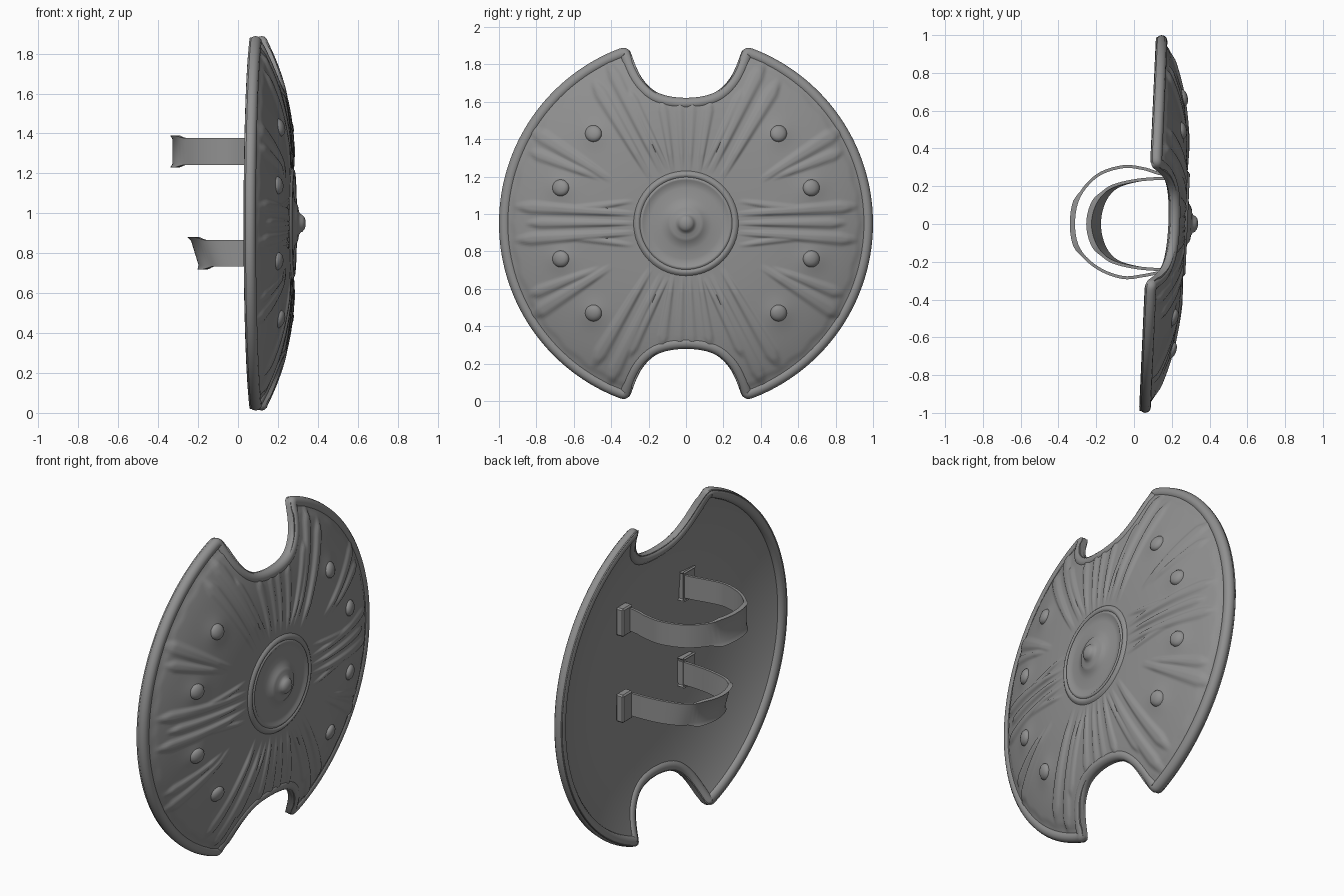
import bpy, bmesh, math
from mathutils import Vector

if "Cube" in bpy.data.objects:
    bpy.data.objects.remove(bpy.data.objects["Cube"])

CZ = 0.95          # shield centre height
TILT = 0.045       # slight lean of the whole face along y

metal = bpy.data.materials.new("dark_metal")
metal.diffuse_color = (0.28, 0.28, 0.28, 1)
metal.use_nodes = True
metal.node_tree.nodes["Principled BSDF"].inputs["Base Color"].default_value = metal.diffuse_color


def dome(y, z):
    r = math.hypot(y, z)
    return 0.268 - 0.165 * r ** 3.28 + TILT * y


def finish(name, bm, angle=35):
    bmesh.ops.recalc_face_normals(bm, faces=bm.faces[:])
    me = bpy.data.meshes.new(name)
    bm.to_mesh(me)
    bm.free()
    me.materials.append(metal)
    ob = bpy.data.objects.new(name, me)
    bpy.context.collection.objects.link(ob)
    bpy.ops.object.select_all(action='DESELECT')
    bpy.context.view_layer.objects.active = ob
    ob.select_set(True)
    bpy.ops.object.shade_smooth_by_angle(angle=math.radians(angle))
    return ob


def spline(pts, n):
    """Catmull-Rom through pts, n steps per span."""
    P = [Vector(p) for p in pts]
    P = [2 * P[0] - P[1]] + P + [2 * P[-1] - P[-2]]
    out = []
    for i in range(1, len(P) - 2):
        a, b, c, d = P[i - 1:i + 3]
        for k in range(n):
            t = k / n
            out.append(0.5 * (2 * b + (c - a) * t + (2 * a - 5 * b + 4 * c - d) * t * t
                              + (3 * b - a - 3 * c + d) * t ** 3))
    return out + [P[-2]]


def relax(pts, times):
    for _ in range(times):
        m = len(pts)
        pts = [(pts[i - 1] + pts[i] * 2 + pts[(i + 1) % m]) / 4 for i in range(m)]
    return pts


# Outline: quarter arc, then scooped notch, mirrored to four quarters
arc = [Vector((math.cos(a), math.sin(a))) for a in [1.238 * i / 105 for i in range(106)]]
notch = spline([(0.308, 0.938), (0.292, 0.905), (0.268, 0.84), (0.23, 0.768),
                (0.165, 0.705), (0.085, 0.678), (0, 0.67)], 7)
quarter = arc + notch
half = quarter + [Vector((-p.x, p.y)) for p in reversed(quarter[:-1])]
outline = relax(half + [Vector((p.x, -p.y)) for p in reversed(half[1:-1])], 4)

# Carved strokes in one quarter: start y,z, end y,z, width, height
STROKES = [
    (0.27, 0.0, 0.86, 0.0, 0.036, 0.012), (0.27, 0.05, 0.92, 0.09, 0.045, 0.013),
    (0.28, 0.12, 0.64, 0.065, 0.032, 0.009), (0.40, 0.23, 0.83, 0.50, 0.055, 0.012),
    (0.46, 0.24, 0.84, 0.385, 0.042, 0.011), (0.13, 0.27, 0.42, 0.87, 0.050, 0.013),
    (0.19, 0.24, 0.50, 0.77, 0.050, 0.013), (0.10, 0.29, 0.31, 0.72, 0.036, 0.011),
    (0.02, 0.27, 0.035, 0.66, 0.028, 0.007), (0.07, 0.27, 0.13, 0.66, 0.036, 0.009),
]
STUDS = [(0.495, 0.48), (0.67, 0.19)]


def relief(y, z):
    a, b, h = abs(y), abs(z), 0.0
    for y0, z0, y1, z1, w, ht in STROKES:
        dy, dz = y1 - y0, z1 - z0
        L = math.hypot(dy, dz)
        t = ((a - y0) * dy + (b - z0) * dz) / L / L
        if 0 < t < 1:
            d = abs((a - y0) * dz - (b - z0) * dy) / L
            wt = w * (0.4 + 0.6 * t) * min(1, 0.3 + (1 - t) * 5)
            if d < wt:
                s = min(1, (1 - d / wt) / 0.7)
                s = s * s * (3 - 2 * s) * min(1, t * 4, (1 - t) * 12)
                h = max(h, ht * s)
    for sy, sz in STUDS:
        h += 0.012 * math.exp(-(math.hypot(a - sy, b - sz) / 0.07) ** 2)
    # toothed border step
    r = math.hypot(y, z)
    edge = 0.93 + 0.012 * abs((math.atan2(z, y) * 12) % 2 - 1)
    return h + 0.005 * min(1, max(0, (edge - r) / 0.02))


# Shield body: carved front sheet, smooth back sheet, joined at the edge
bm = bmesh.new()
n = len(outline)


def sheet(rings, height):
    c = bm.verts.new((height(0, 0), 0, CZ))
    prev = None
    for k in range(1, rings + 1):
        s = 0.99 * k / rings
        ring = [bm.verts.new((height(p.x * s, p.y * s), p.x * s, CZ + p.y * s)) for p in outline]
        for i in range(n):
            j = (i + 1) % n
            bm.faces.new((c, ring[i], ring[j]) if prev is None else (prev[i], ring[i], ring[j], prev[j]))
        prev = ring
    return prev


front = sheet(85, lambda y, z: dome(y, z) + relief(y, z))
back = sheet(20, lambda y, z: dome(y, z) - 0.035)
for i in range(n):
    j = (i + 1) % n
    bm.faces.new((front[i], back[i], back[j], front[j]))
finish("shield_body", bm, 60)

# Rolled rim: tube along a clean inset of the outline, following the dome
R = 0.031
inset = []
for i, p in enumerate(outline[:]):
    t = (outline[(i + 1) % n] - outline[i - 1]).normalized()
    q = p + Vector((-t.y, t.x)) * R
    if min((q - o).length for o in outline) > R * 0.97:
        inset.append(q)
inset = relax(inset, 2)
m = len(inset)
bm = bmesh.new()
rows = []
for i, q in enumerate(inset):
    t = (inset[(i + 1) % m] - inset[i - 1]).normalized()
    side = Vector((t.y, -t.x))
    row = []
    for k in range(12):
        a = 2 * math.pi * k / 12
        e = q + side * (R * math.cos(a))
        row.append(bm.verts.new((dome(q.x, q.y) - 0.017 + R * math.sin(a), e.x, CZ + e.y)))
    rows.append(row)
for i in range(m):
    A, B = rows[i], rows[(i + 1) % m]
    for k in range(12):
        l = (k + 1) % 12
        bm.faces.new((A[k], A[l], B[l], B[k]))
finish("rim", bm, 60)


# Lathed parts on the face: profile of (radius, height)
def lathe(name, profile, y=0.0, z=0.0, seg=64):
    bm = bmesh.new()
    rings = []
    for r, h in profile:
        if r == 0:
            rings.append([bm.verts.new((dome(y, z) + h, y, CZ + z))] * seg)
            continue
        ring = []
        for i in range(seg):
            a = 2 * math.pi * i / seg
            yy, zz = y + r * math.cos(a), z + r * math.sin(a)
            ring.append(bm.verts.new((dome(yy, zz) + h, yy, CZ + zz)))
        rings.append(ring)
    for A, B in zip(rings, rings[1:]):
        for i in range(seg):
            j = (i + 1) % seg
            bm.faces.new((A[i], A[j], B[0]) if B[0] is B[1] else (A[i], A[j], B[j], B[i]))
    finish(name, bm, 50)


lathe("centre_boss", [(0.285, 0), (0.274, 0.012), (0.264, 0.018), (0.254, 0.017), (0.247, 0.011),
                      (0.24, 0.017), (0.232, 0.016), (0.222, 0.008), (0.19, 0.008), (0.14, 0.012),
                      (0.105, 0.02), (0.095, 0.029), (0.08, 0.034), (0.06, 0.037), (0.046, 0.045),
                      (0.042, 0.055), (0.03, 0.065), (0.015, 0.070), (0, 0.071)])
for sy in (-1, 1):
    for sz in (-1, 1):
        for y, z in STUDS:
            lathe("stud", [(0.046, 0.006), (0.043, 0.019), (0.034, 0.029), (0.019, 0.035), (0, 0.037)],
                  y * sy, z * sz, 20)


# Arm straps: flat band lofted along a looped path, widened at the grip
def strap(name, path, zc, slant, tip):
    pts = spline(path, 5)
    bm = bmesh.new()
    rows = []
    for i, p in enumerate(pts):
        t = (pts[min(i + 1, len(pts) - 1)] - pts[max(i - 1, 0)]).normalized()
        out = Vector((t.y, -t.x))
        if out.dot(p) < 0:
            out = -out
        grip = min(1, max(0, (0.16 - abs(p.y)) / 0.04)) if p.x < 0 else 0
        hh = 0.067 + 0.014 * grip
        lean = slant * max(0, 0.05 - p.x) / (0.05 - tip)
        row = []
        for o, v in ((0, -1), (0, -0.75), (0, 0.75), (0, 1), (1, 1), (1, 0.75), (1, -0.75), (1, -1)):
            lip = 0.012 * grip if abs(v) == 1 else 0
            q = p + out * (o * (0.016 + lip))
            row.append(bm.verts.new((q.x - lean * v, q.y, zc + v * hh)))
        rows.append(row)
    for A, B in zip(rows, rows[1:]):
        for i in range(8):
            j = (i + 1) % 8
            bm.faces.new((A[i], A[j], B[j], B[i]))
    bm.faces.new(rows[0])
    bm.faces.new(rows[-1])
    finish(name, bm, 40)
    # mounting flanges where the band meets the shield
    for s in (-1, 1):
        tb = bmesh.new()
        bmesh.ops.create_cube(tb, size=1)
        for v in tb.verts:
            v.co = (0.205 + v.co.x * 0.05, s * (0.285 + v.co.y * 0.09), zc + v.co.z * 0.165)
        bmesh.ops.bevel(tb, geom=tb.edges[:], offset=0.008, segments=1, affect='EDGES')
        finish(name + "_flange", tb)


strap("upper_strap", [(0.22, 0.245), (0.13, 0.26), (0.05, 0.285), (-0.06, 0.295), (-0.19, 0.25),
                      (-0.285, 0.14), (-0.312, 0), (-0.285, -0.13), (-0.19, -0.225), (-0.06, -0.275),
                      (0.05, -0.265), (0.13, -0.25), (0.22, -0.24)], 1.31, 0.0, -0.32)
low = [(0.22, 0.235), (0.11, 0.232), (0.0, 0.22), (-0.11, 0.185), (-0.175, 0.11)]
strap("lower_strap", low + [(-0.2, 0)] + [(x, -y) for x, y in reversed(low)], 0.80, 0.025, -0.2)
